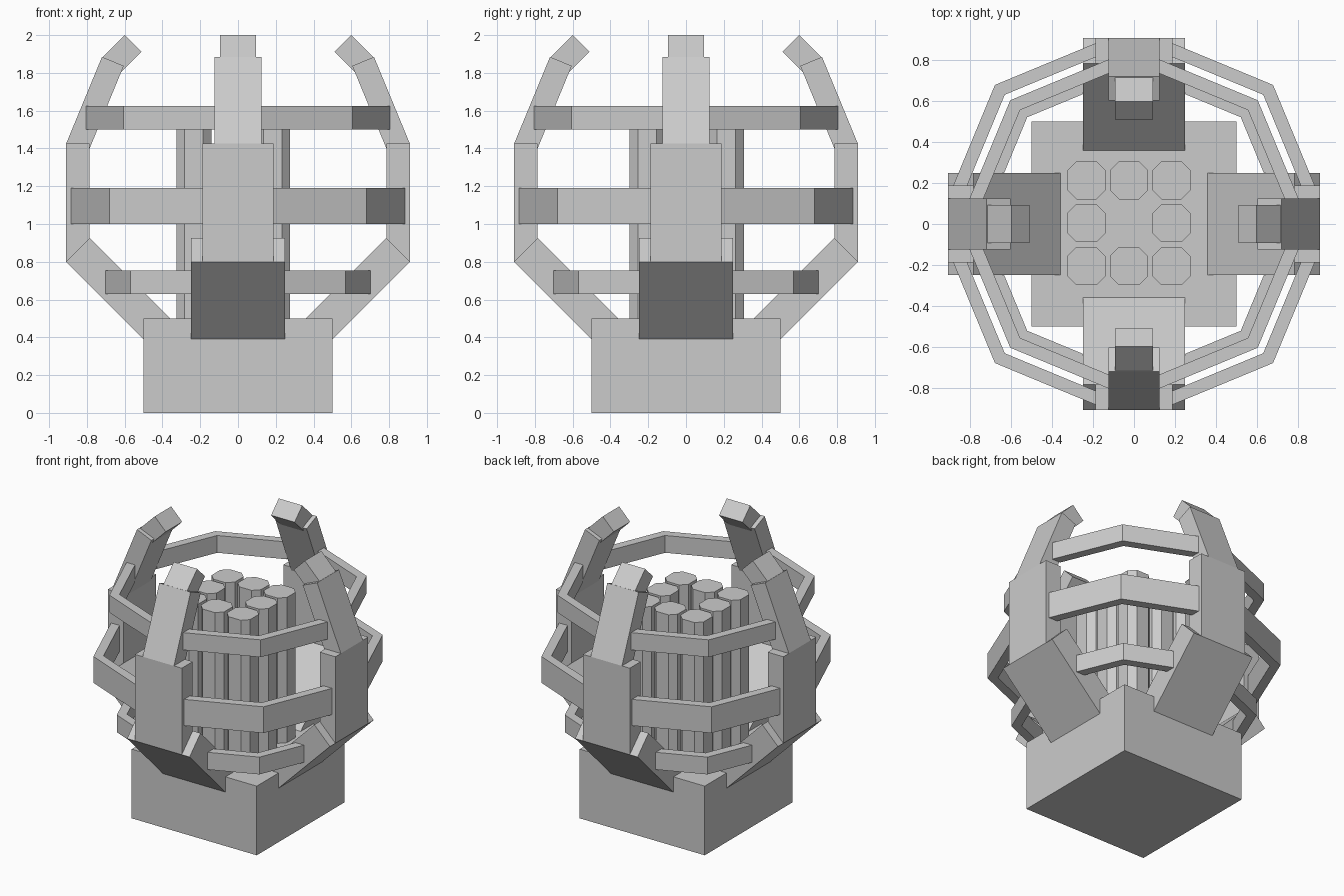
import bpy, bmesh, math
from mathutils import Matrix

cube = bpy.data.objects.get("Cube")
if cube:
    bpy.data.objects.remove(cube, do_unlink=True)

grey = bpy.data.materials.new("plain grey")
grey.use_nodes = True
tone = (0.6, 0.6, 0.6, 1)
grey.diffuse_color = tone
grey.node_tree.nodes["Principled BSDF"].inputs["Base Color"].default_value = tone


def prism(name, outline, low, high, upright=False, turn=0.0):
    """Extrude an outline along z, or an x-z outline along y when upright."""
    bm = bmesh.new()
    ends = []
    for h in (low, high):
        ends.append([bm.verts.new((a, h, b) if upright else (a, b, h)) for a, b in outline])
    bm.faces.new(ends[0])
    bm.faces.new(ends[1][::-1])
    n = len(outline)
    for i in range(n):
        j = (i + 1) % n
        bm.faces.new((ends[0][i], ends[1][i], ends[1][j], ends[0][j]))
    bm.transform(Matrix.Rotation(turn, 4, "Z"))
    bmesh.ops.recalc_face_normals(bm, faces=bm.faces)
    mesh = bpy.data.meshes.new(name)
    bm.to_mesh(mesh)
    bm.free()
    mesh.materials.append(grey)
    obj = bpy.data.objects.new(name, mesh)
    bpy.context.collection.objects.link(obj)
    return obj


def octagon(x, y, half, flat):
    pts = [(half, -flat), (half, flat), (flat, half), (-flat, half)]
    pts += [(-a, -b) for a, b in pts]
    return [(x + a, y + b) for a, b in pts]


# Square base block
prism("base", [(-0.5, -0.5), (0.5, -0.5), (0.5, 0.5), (-0.5, 0.5)], 0, 0.5)

# Arm sections: side outline and half width
arm_parts = {
    "arm_root": ([(0.91, 0.8), (0.785, 0.925), (0.3, 0.44), (0.425, 0.315)], 0.25),
    "arm_post": ([(0.91, 0.8), (0.91, 1.425), (0.785, 1.425), (0.785, 0.8)], 0.1875),
    "arm_upper": ([(0.91, 1.425), (0.72, 1.885), (0.605, 1.837), (0.795, 1.377)], 0.125),
    "arm_tip": ([(0.72, 1.88), (0.6, 2.0), (0.512, 1.912), (0.632, 1.792)], 0.094),
}
# Bands between arms: corner distance, end offset, bottom, top
bands = {
    "lower_band": (0.57, 0.25, 0.63, 0.755),
    "middle_band": (0.68, 0.1875, 1.0, 1.19),
    "upper_band": (0.605, 0.125, 1.5, 1.625),
}
slope = math.tan(math.pi / 8)
for k in range(4):
    turn = k * math.pi / 2
    for name, (outline, half) in arm_parts.items():
        prism(f"{name}_{k + 1}", outline, -half, half, True, turn)
    for name, (c, end, low, high) in bands.items():
        inner = c - 0.048
        outer_x = c + (c - end) * slope
        inner_x = inner + (inner - end) * slope
        outline = [(outer_x, end), (c, c), (end, outer_x),
                   (end, inner_x), (inner, inner), (inner_x, end)]
        prism(f"{name}_{k + 1}", outline, low, high, False, turn)

# Eight chamfered rods around an empty centre, with raised ribs on the flats
for i in (-1, 0, 1):
    for j in (-1, 0, 1):
        if i or j:
            x, y = -0.025 + 0.208 * i, 0.004 + 0.21 * j
            prism(f"rod_{i + 2}_{j + 2}", octagon(x, y, 0.093, 0.049), 0.5, 1.55)
